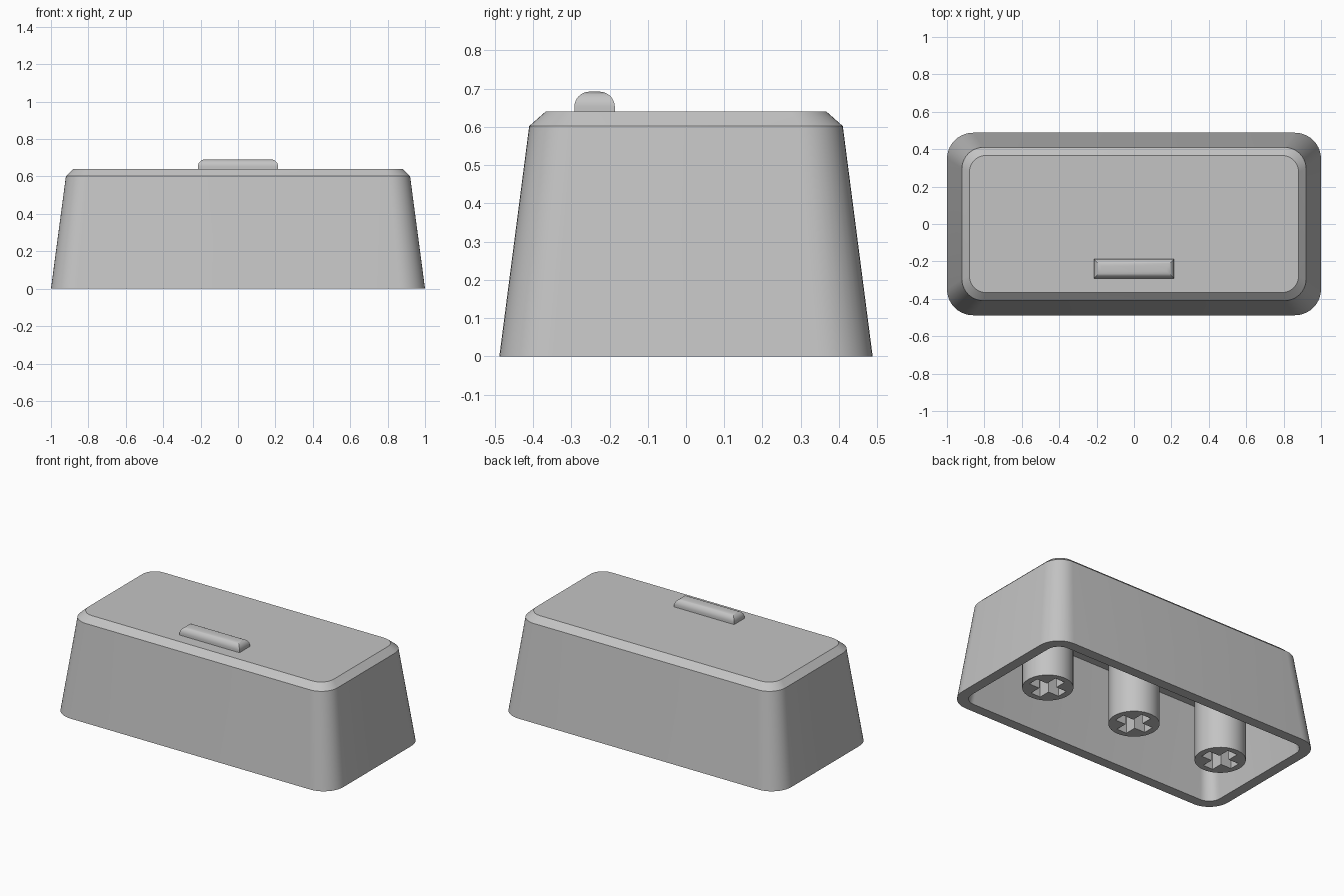
import bpy
import bmesh
import math

old = bpy.data.objects.get("Cube")
if old:
    bpy.data.objects.remove(old, do_unlink=True)

grey = bpy.data.materials.new("plain grey")
grey.use_nodes = True
colour = (0.55, 0.55, 0.55, 1)
grey.diffuse_color = colour
grey.node_tree.nodes["Principled BSDF"].inputs["Base Color"].default_value = colour


def rounded_rect(hx, hy, r, z, steps=10):
    """Ring of points around a rectangle with rounded corners."""
    pts = []
    for i, (sx, sy) in enumerate([(1, 1), (-1, 1), (-1, -1), (1, -1)]):
        for k in range(steps + 1):
            a = math.radians(90 * (i + k / steps))
            pts.append((sx * (hx - r) + r * math.cos(a),
                        sy * (hy - r) + r * math.sin(a), z))
    return pts


def rect(hx, hy, z):
    return [(hx, hy, z), (-hx, hy, z), (-hx, -hy, z), (hx, -hy, z)]


def circle(r, z, n=48):
    return [(r * math.cos(math.tau * i / n), r * math.sin(math.tau * i / n), z)
            for i in range(n)]


def cross(arm, w, z):
    quarter = [(arm, -w), (arm, w), (w, w)]
    pts = []
    for i in range(4):
        c, s = round(math.cos(i * math.pi / 2)), round(math.sin(i * math.pi / 2))
        pts += [(c * x - s * y, s * x + c * y, z) for x, y in quarter]
    return pts


def loft(name, rings, location=(0, 0, 0)):
    """Skin a stack of matching rings and cap both ends."""
    bm = bmesh.new()
    loops = [[bm.verts.new(p) for p in ring] for ring in rings]
    n = len(loops[0])
    for lo, hi in zip(loops, loops[1:]):
        for i in range(n):
            j = (i + 1) % n
            bm.faces.new((lo[i], lo[j], hi[j], hi[i]))
    bm.faces.new(loops[0])
    bm.faces.new(loops[-1])
    bmesh.ops.recalc_face_normals(bm, faces=bm.faces)
    mesh = bpy.data.meshes.new(name)
    bm.to_mesh(mesh)
    bm.free()
    mesh.materials.append(grey)
    ob = bpy.data.objects.new(name, mesh)
    ob.location = location
    bpy.context.collection.objects.link(ob)
    return ob


def activate(ob):
    bpy.ops.object.select_all(action='DESELECT')
    ob.select_set(True)
    bpy.context.view_layer.objects.active = ob


def smooth(ob):
    activate(ob)
    bpy.ops.object.shade_smooth_by_angle(angle=math.radians(30))


# Hollow tapered shell: inner ceiling, inner wall, rim, outer wall, chamfer, top
shell = loft("cap_shell", [
    rounded_rect(0.862, 0.352, 0.06, 0.55),
    rounded_rect(0.935, 0.423, 0.08, 0),
    rounded_rect(1.0, 0.488, 0.14, 0),
    rounded_rect(0.92, 0.41, 0.115, 0.602),
    rounded_rect(0.88, 0.367, 0.09, 0.64),
])
smooth(shell)

# Raised finger bar with rounded upper edges
radius, top = 0.04, 0.692
rings = [rect(0.215, 0.053, 0.63)]
for k in range(9):
    a = math.radians(90 * k / 8)
    inset = radius * (1 - math.cos(a))
    rings.append(rect(0.215 - inset, 0.053 - inset,
                      top - radius + radius * math.sin(a)))
smooth(loft("finger_bar", rings, (0, -0.239, 0)))

# Round mounting stems with cross-shaped sockets
for side, x in (("right", -0.65), ("middle", 0), ("left", 0.65)):
    stem = loft(side + "_stem", [circle(0.148, 0), circle(0.148, 0.56)], (x, 0, 0))
    cutter = loft("socket_cutter", [cross(0.11, 0.035, -0.05),
                                    cross(0.11, 0.035, 0.25)], (x, 0, 0))
    cutter.hide_render = True
    mod = stem.modifiers.new("socket", 'BOOLEAN')
    mod.operation = 'DIFFERENCE'
    mod.solver = 'EXACT'
    mod.object = cutter
    activate(stem)
    bpy.ops.object.modifier_apply(modifier=mod.name)
    bpy.data.objects.remove(cutter, do_unlink=True)
    smooth(stem)
